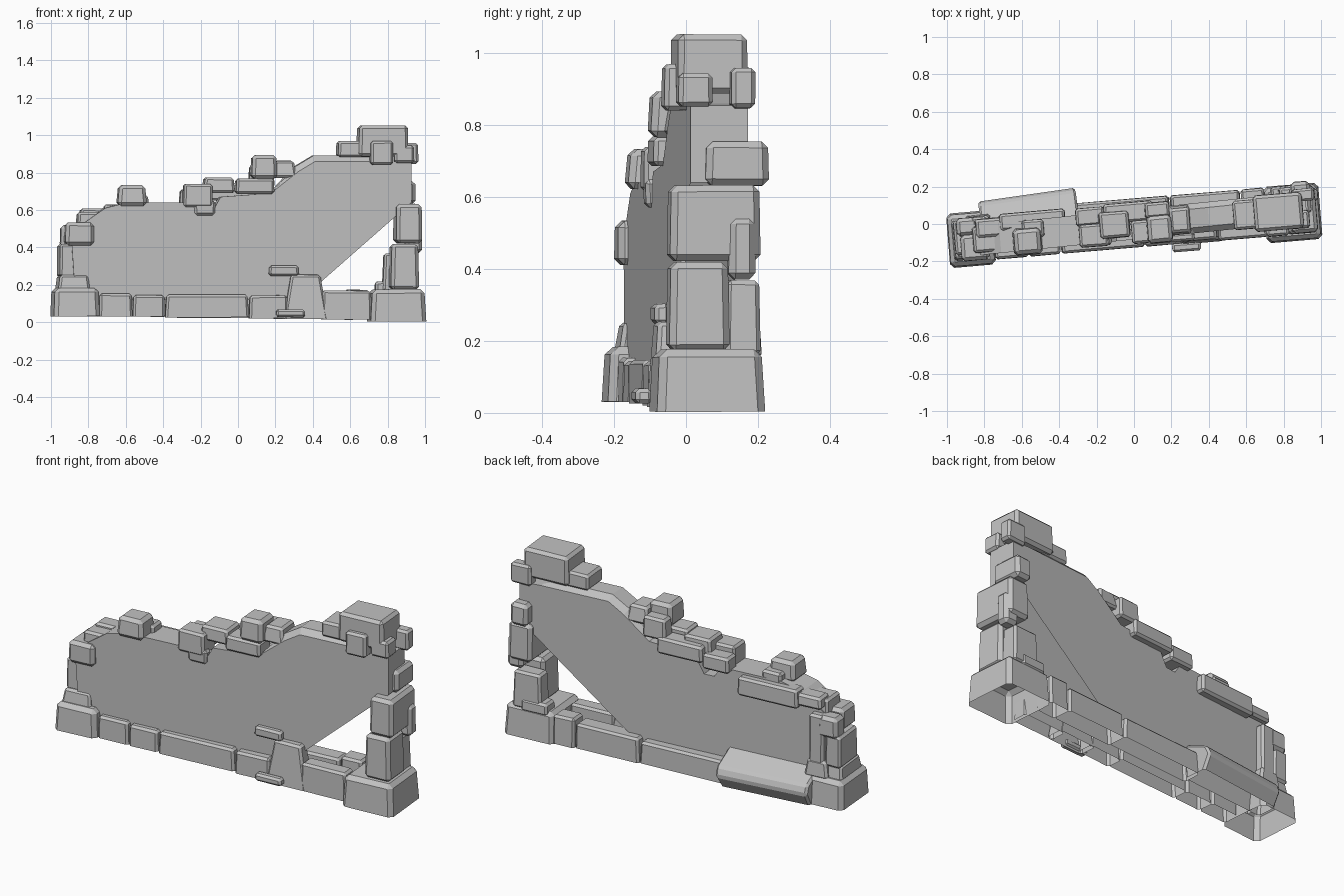
import bpy
import bmesh
import math
import random
from mathutils import Matrix, Vector

random.seed(4)
if "Cube" in bpy.data.objects:
    bpy.data.objects.remove(bpy.data.objects["Cube"])

stone_grey = bpy.data.materials.new("stone_grey")
stone_grey.use_nodes = True
GREY = (0.54, 0.54, 0.54, 1)
stone_grey.diffuse_color = GREY
stone_grey.node_tree.nodes["Principled BSDF"].inputs["Base Color"].default_value = GREY

# The whole wall runs at a slight angle to the x axis
TURN = Matrix.Rotation(math.radians(4.8), 4, "Z")


def finish(name, bm):
    bm.transform(TURN)
    mesh = bpy.data.meshes.new(name)
    bm.to_mesh(mesh)
    bm.free()
    mesh.materials.append(stone_grey)
    obj = bpy.data.objects.new(name, mesh)
    bpy.context.collection.objects.link(obj)


def chip_edges(bm, edges, size):
    bmesh.ops.bevel(bm, geom=edges, offset=size, segments=1, affect="EDGES", profile=0.5)


def stone(name, x, y, z, taper=0.03, chip=0.012, rough=0.003, hollow=False):
    """Chipped block filling the given ranges, narrowing upward by taper."""
    lo, hi = Vector((x[0], y[0], z[0])), Vector((x[1], y[1], z[1]))
    mid, size = (lo + hi) / 2, hi - lo
    bm = bmesh.new()
    bmesh.ops.create_cube(bm, size=1)
    for v in bm.verts:
        shrink = 1 - taper if v.co.z > 0 else 1
        v.co = Vector((v.co.x * shrink * size.x, v.co.y * shrink * size.y, v.co.z * size.z)) + mid
        for axis in range(3):
            inward = -1 if v.co[axis] > mid[axis] else 1
            v.co[axis] += inward * random.uniform(0, rough)
    bm.normal_update()
    if hollow:
        under = [f for f in bm.faces if f.normal.z < -.8]
        bmesh.ops.delete(bm, geom=under, context="FACES_ONLY")
    chip_edges(bm, [e for e in bm.edges if len(e.link_faces) == 2], min(chip, min(size) * 0.25))
    finish(name, bm)


def row(name, joints, tops, y, floor):
    """Course of neighbouring hollow blocks between the given joints."""
    for i, top in enumerate(tops):
        base = floor * (1 - joints[i]) / 2 + 0.008
        stone(f"{name}_{i + 1}", (joints[i], joints[i + 1]), y, (base, top), hollow=True)


def pull(bm, face, move):
    """Extrude a face into a solid, placing each far corner with move."""
    pulled = bmesh.ops.extrude_face_region(bm, geom=[face], use_keep_orig=True)
    for item in pulled["geom"]:
        if isinstance(item, bmesh.types.BMVert):
            move(item.co)
    bmesh.ops.recalc_face_normals(bm, faces=bm.faces)


def to_back(co):
    co.y = .075
    # The break reaches further along the foot of the back sheet
    if co.z < .2 and co.x > 0:
        co.x -= .08


def to_slab_end(co):
    co.x = -.31 + co.z * .1
    co.y *= 1.16


# Plastered wall core, turned a little more than the stones around it
outline = [(-.88, .12), (-.9, .42), (-.85, .52), (-.72, .61), (-.6, .64), (-.25, .64),
           (-.21, .58), (-.15, .58), (-.1, .67), (.17, .69), (.3, .83), (.4, .89),
           (.7, .89), (.8, .86), (.925, .855), (.925, .64), (.33, .12)]
bm = bmesh.new()
front = bm.faces.new([bm.verts.new((x, -.085, z)) for x, z in outline])
pull(bm, front, to_back)
# The underside and the slanted break are open
bmesh.ops.delete(bm, geom=[f for f in bm.faces if f.normal.z < -.5], context="FACES_ONLY")
rim = [e for e in bm.edges if len(e.link_faces) == 2
       and any(f.normal.z > .3 for f in e.link_faces)
       and any(abs(f.normal.y) > .9 for f in e.link_faces)
       and min(v.co.x for v in e.verts) > .16
       and max(v.co.x for v in e.verts) < .9]
chip_edges(bm, rim, .03)
for v in bm.verts:
    v.co.y += .018 * v.co.x + .003
finish("wall_core", bm)

# Base courses and corner stones, open underneath
row("front_base", [-.755, -.575, -.4, .05, .26], [.155, .145, .148, .145], (-.128, -.035), .025)
row("front_base_end", [.44, .71], [.17], (-.128, -.035), .018)
row("back_base", [-.32, .2, .58, .71], [.145, .155, .175], (.03, .138), .02)
stone("left_corner", (-1, -.752), (-.155, .14), (.03, .185), taper=.06, chip=.022, hollow=True)
stone("right_corner", (.7, 1), (-.165, .14), (.002, .178), taper=.06, chip=.022, hollow=True)
stone("front_pier", (.235, .475), (-.132, -.03), (.015, .255), taper=.33, hollow=True)
stone("pier_foot", (.19, .35), (-.17, -.12), (.025, .07))
stone("front_patch", (.155, .32), (-.115, -.07), (.245, .305))

# Wide sloped slab leaning on the back
bm = bmesh.new()
end_profile = [(.04, .03), (.155, .03), (.193, .1), (.175, .15), (.05, .21)]
near = bm.faces.new([bm.verts.new((-.82, y, z)) for y, z in end_profile])
pull(bm, near, to_slab_end)
bmesh.ops.delete(bm, geom=[f for f in bm.faces if f.normal.z < -.8], context="FACES_ONLY")
chip_edges(bm, [e for e in bm.edges if len(e.link_faces) == 2], .012)
finish("back_slab", bm)

# Right column
stone("right_lower_front", (.81, .965), (-.128, .045), (.17, .42), taper=.06, chip=.018)
stone("right_lower_back", (.78, .95), (.03, .13), (.16, .37), taper=.08)
stone("right_foot_back", (.74, .9), (.04, .138), (.15, .22))
stone("right_side_block", (.9, .995), (.035, .115), (.37, .545), chip=.018)
stone("right_middle", (.84, .98), (-.128, .13), (.42, .635), chip=.018)
stone("right_upper", (.85, .955), (-.025, .155), (.63, .755), chip=.018)

# Left column
stone("left_foot", (-.975, -.8), (-.12, .1), (.17, .255), taper=.12)
stone("left_lower", (-.965, -.87), (-.09, .1), (.24, .42))
stone("left_foot_back", (-.9, -.76), (.03, .12), (.17, .27), taper=.2)
stone("left_inner_back", (-.87, -.78), (.02, .11), (.2, .52))
stone("left_middle", (-.935, -.78), (-.125, .02), (.41, .535), chip=.018)
stone("left_middle_back", (-.95, -.83), (.01, .11), (.4, .52), chip=.018)
stone("left_upper", (-.87, -.72), (-.09, .06), (.49, .59), taper=.1)
stone("left_upper_back", (-.85, -.68), (-.01, .1), (.54, .61), taper=.1)

# Broken crest, climbing from left to right
stone("crest_ledge_back", (-.72, -.36), (.02, .115), (.525, .63))
stone("crest_cap", (-.6, -.48), (-.03, .07), (.6, .68))
stone("crest_knob", (-.655, -.495), (-.12, .03), (.62, .735), taper=.12, chip=.018)
stone("crest_plug", (-.3, -.14), (-.105, .02), (.615, .74))
stone("crest_notch", (-.24, -.13), (-.1, -.05), (.57, .65), taper=-.1)
stone("crest_block_back", (-.31, -.15), (.01, .11), (.62, .71))
stone("crest_flat", (-.19, -.02), (-.07, .08), (.69, .775), taper=.08)
stone("crest_step", (-.02, .19), (-.108, .02), (.685, .77))
stone("crest_step_back", (-.16, .11), (.01, .12), (.65, .745))
stone("crest_tower", (.065, .205), (-.115, .04), (.765, .895), taper=.08, chip=.018)
stone("crest_tower_back", (.06, .2), (.02, .11), (.72, .84), taper=.08)
stone("crest_wedge", (.18, .31), (-.08, .08), (.77, .865), taper=.2)

# Summit at the right end
stone("summit_step", (.53, .71), (-.08, .08), (.88, .97))
stone("summit_cap", (.64, .91), (-.1, .1), (.885, 1.053), chip=.016)
stone("summit_front", (.7, .825), (-.13, -.03), (.84, .97))
stone("summit_side_front", (.83, .94), (-.1, 0), (.85, .945))
stone("summit_side_back", (.85, .975), (.045, .115), (.845, .96))
